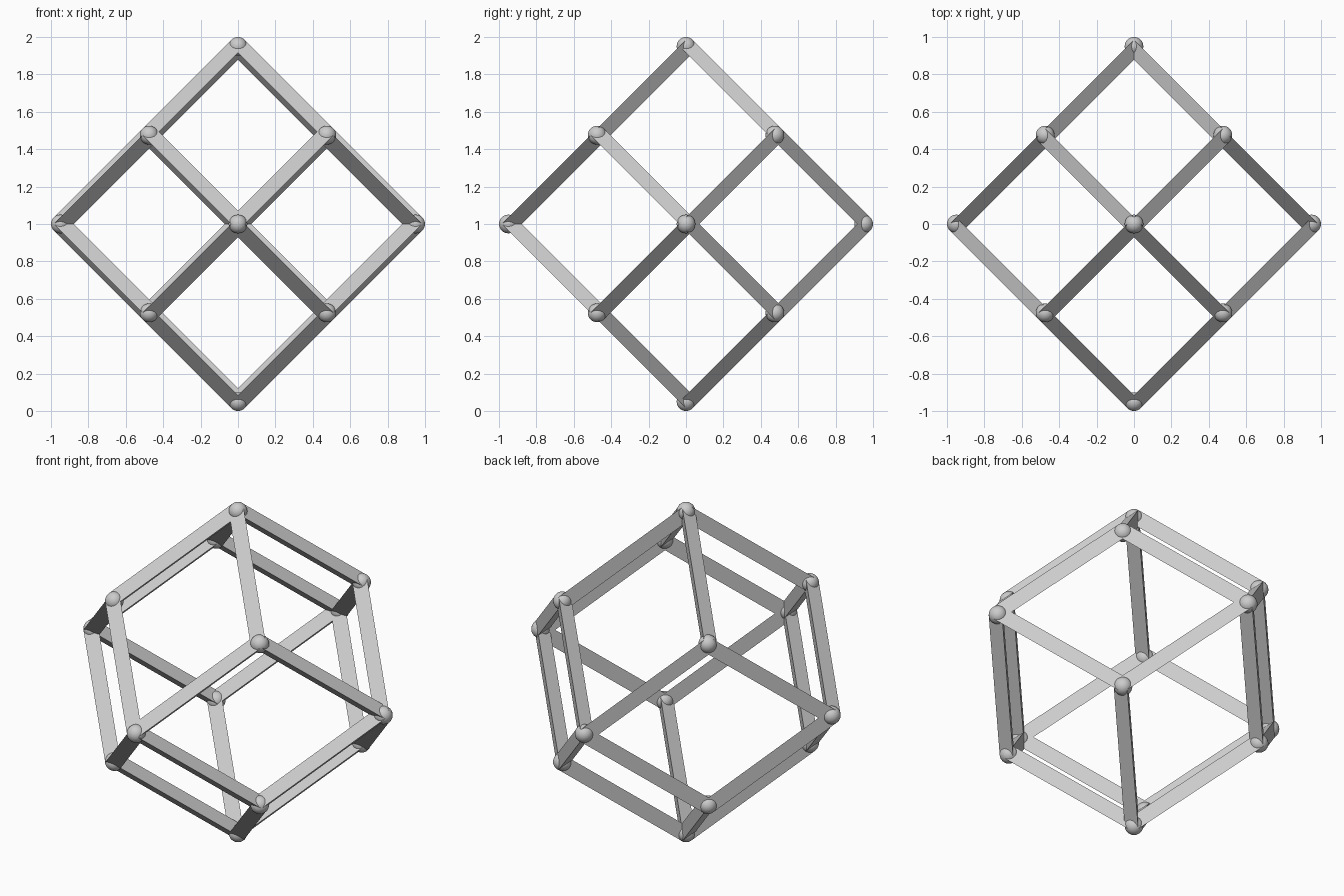
import bpy
import bmesh
from math import sin, cos, tau, pi
from itertools import product
from mathutils import Vector, Euler

cube = bpy.data.objects.get("Cube")
if cube:
    bpy.data.objects.remove(cube, do_unlink=True)

HALF = 0.475      # half the edge of the inner cube of joints
RADIUS = 0.05     # joint radius and strut circumradius
CENTRE = Vector((0, 0, 1))

grey = bpy.data.materials.new("light_grey")
grey.use_nodes = True
colour = (0.6, 0.6, 0.6, 1)
grey.diffuse_color = colour
grey.node_tree.nodes["Principled BSDF"].inputs["Base Color"].default_value = colour


def add_object(name, bm, location, rotation=(0, 0, 0), smooth=False):
    bmesh.ops.recalc_face_normals(bm, faces=bm.faces)
    for face in bm.faces:
        face.smooth = smooth
    mesh = bpy.data.meshes.new(name)
    bm.to_mesh(mesh)
    bm.free()
    mesh.materials.append(grey)
    obj = bpy.data.objects.new(name, mesh)
    obj.location = location
    obj.rotation_euler = rotation
    bpy.context.collection.objects.link(obj)


def add_joint(name, point):
    bm = bmesh.new()
    bmesh.ops.create_uvsphere(bm, u_segments=32, v_segments=16, radius=RADIUS)
    add_object(name, bm, point + CENTRE, smooth=True)


def add_strut(start, end):
    # Triangular bar, with one corner of its section kept level with the axis
    if end.x > start.x:
        start, end = end, start
    span = end - start
    bm = bmesh.new()
    corners = [pi / 2 + i * tau / 3 for i in range(3)]
    base = [bm.verts.new((RADIUS * cos(a), RADIUS * sin(a), 0)) for a in corners]
    face = bm.faces.new(base)
    bar = bmesh.ops.extrude_face_region(bm, geom=[face], use_keep_orig=True)
    tops = [v for v in bar["geom"] if isinstance(v, bmesh.types.BMVert)]
    bmesh.ops.translate(bm, verts=tops, vec=(0, 0, span.length))
    tilt = span.angle(Vector((0, 0, 1)))
    turn = Vector((1, 0)).angle_signed(span.xy) * -1
    add_object("strut", bm, start + CENTRE, Euler((0, tilt, turn)))


# Joints where three struts meet, and joints where four meet
corner_joints = [Vector(s) * HALF for s in product((-1, 1), repeat=3)]
tip_joints = []
for axis in range(3):
    for sign in (-1, 1):
        tip = Vector((0, 0, 0))
        tip[axis] = sign * 2 * HALF
        tip_joints.append(tip)

for point in corner_joints:
    add_joint("corner_joint", point)
for point in tip_joints:
    add_joint("tip_joint", point)

# Each corner joins the three tips nearest to it
for corner in corner_joints:
    for tip in tip_joints:
        if corner.dot(tip) > 0:
            add_strut(corner, tip)
